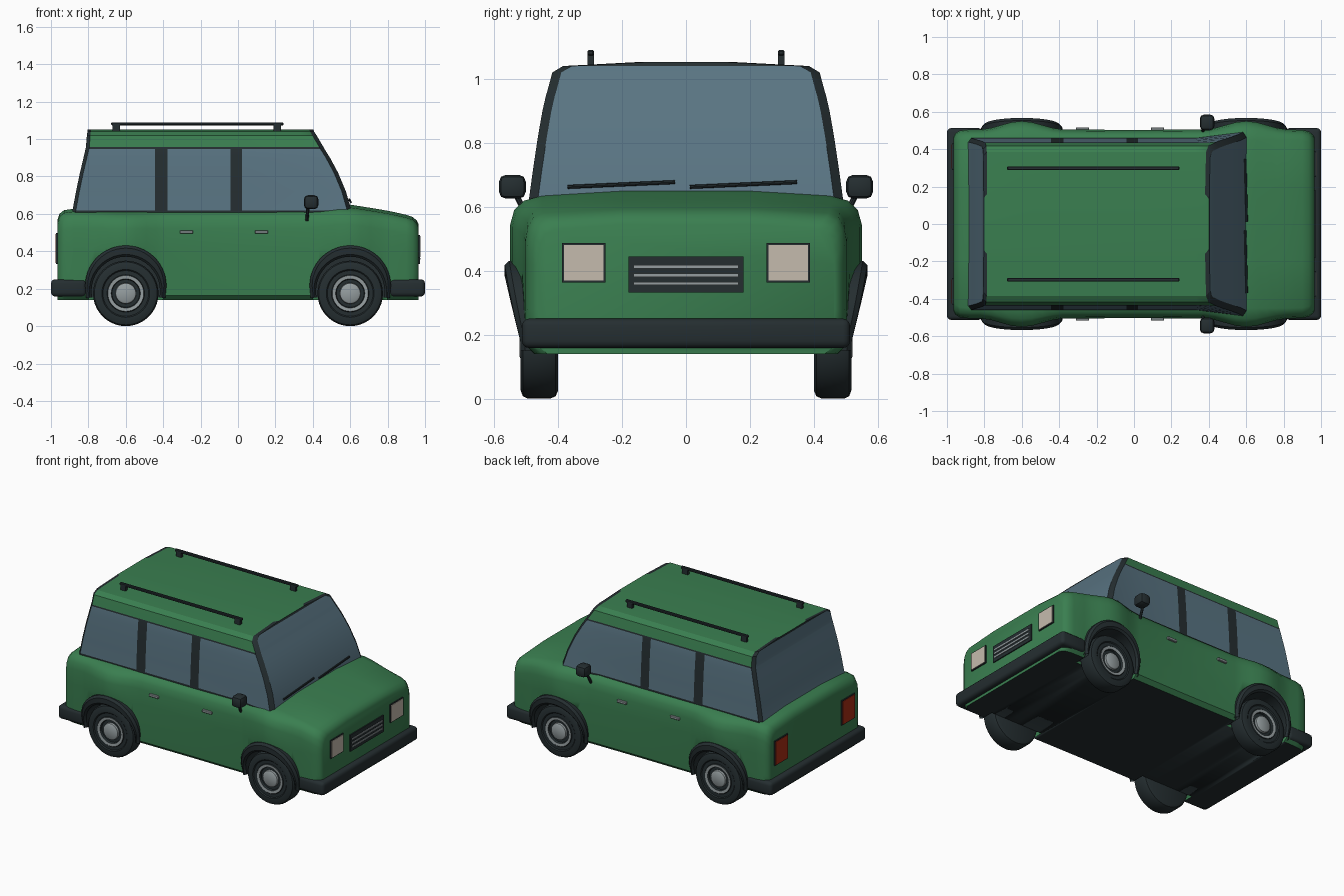
import bpy, bmesh, math
from mathutils import Vector

if "Cube" in bpy.data.objects:
    bpy.data.objects.remove(bpy.data.objects["Cube"])


def material(name, *rgb):
    m = bpy.data.materials.new(name)
    m.use_nodes = True
    m.diffuse_color = (*rgb, 1)
    m.node_tree.nodes["Principled BSDF"].inputs["Base Color"].default_value = (*rgb, 1)
    return m


GREEN = material("green paint", .042, .21, .08)
DARK = material("dark trim", .018, .027, .03)
GLASS = material("blue grey glass", .1, .175, .225)
CREAM = material("cream lamp", .56, .5, .42)
RED = material("red lamp", .4, .026, .007)
SILVER = material("silver", .3, .34, .35)


def finish(bm, name, mats, angle=35):
    bmesh.ops.remove_doubles(bm, verts=bm.verts, dist=1e-5)
    bmesh.ops.recalc_face_normals(bm, faces=bm.faces)
    mesh = bpy.data.meshes.new(name)
    bm.to_mesh(mesh)
    bm.free()
    ob = bpy.data.objects.new(name, mesh)
    bpy.context.collection.objects.link(ob)
    for m in mats:
        mesh.materials.append(m)
    smooth(ob, angle)
    return ob


def smooth(ob, angle):
    bpy.ops.object.select_all(action='DESELECT')
    ob.select_set(True)
    bpy.context.view_layer.objects.active = ob
    bpy.ops.object.shade_smooth_by_angle(angle=math.radians(angle))


def loft(name, rings, mats, rule=lambda i, j: 0, around=True, along=False, caps=(), angle=35):
    """Skin a list of point rings; rule(ring, column) picks the material."""
    bm = bmesh.new()
    rows = [[bm.verts.new(p) for p in r] for r in rings]
    n, k = len(rows), len(rows[0])
    for i in range(n if along else n - 1):
        a, b = rows[i], rows[(i + 1) % n]
        for j in range(k if around else k - 1):
            q = (j + 1) % k
            bm.faces.new((a[j], a[q], b[q], b[j])).material_index = rule(i, j)
    for c in caps:
        bm.faces.new(rows[c])
    return finish(bm, name, mats, angle)


def box(name, lo, hi, mat, bevel=0, segments=2):
    bm = bmesh.new()
    bmesh.ops.create_cube(bm, size=1)
    for v in bm.verts:
        v.co = [l + (c + .5) * (h - l) for c, l, h in zip(v.co, lo, hi)]
    if bevel:
        bmesh.ops.bevel(bm, geom=bm.edges[:], offset=bevel, segments=segments,
                        profile=.5, affect='EDGES')
    return finish(bm, name, [mat])


def rod(name, start, end, radius, mat):
    a, b = Vector(start), Vector(end)
    bm = bmesh.new()
    bmesh.ops.create_cone(bm, cap_ends=True, segments=8, radius1=radius,
                          radius2=radius, depth=(b - a).length)
    turn = (b - a).to_track_quat('Z', 'Y').to_matrix()
    for v in bm.verts:
        v.co = turn @ v.co + (a + b) / 2
    return finish(bm, name, [mat])


AXLES = (-.6, .6)
HUB_Z = .175

# Lower body: cross-sections along x, swelling at the wheels
stations = [(-.965, .465, .555), (-.955, .485, .585), (-.93, .5, .605), (-.88, .505, .612)]
stations += [(-.82 + .055 * i, .505, .612) for i in range(9)]
stations += [(0, .503, .612)]
stations += [(.38 + .055 * i, .505, z) for i, z in
             enumerate((.615, .62, .627, .634, .634, .626, .617, .608, .598))]
stations += [(.9, .503, .58), (.935, .495, .568), (.955, .48, .55), (.965, .465, .53)]


def body_ring(x, w, top):
    d = min(abs(x - a) for a in AXLES)
    b = .045 * math.cos(math.pi * d / .46) ** 2 if d < .23 else 0
    half = [(w - .03, .14), (w - .004, .165), (w + b * .5, .28), (w + b, .42),
            (w + b, top - .09), (w + b * .9 - .008, top - .045),
            (w + b * .6 - .025, top - .015), (w - .055, top), (.2, top + .015)]
    return [(x, y, z) for y, z in half] + [(x, -y, z) for y, z in reversed(half)]


body = loft("body", [body_ring(*s) for s in stations], [GREEN, DARK],
            lambda i, j: 1 if j == 17 else 0, caps=(0, -1))

# Wheel openings
for x in AXLES:
    for s in (1, -1):
        cut = rod("wheel_cutter", (x, s * .4, HUB_Z), (x, s * .7, HUB_Z), .2, DARK)
        bm = bmesh.new()
        bmesh.ops.create_cone(bm, cap_ends=True, segments=40, radius1=.2, radius2=.2, depth=.3)
        for v in bm.verts:
            v.co = (x + v.co.x, s * .55 + v.co.z, HUB_Z + v.co.y)
        bpy.data.objects.remove(cut)
        cut = finish(bm, "wheel_cutter", [GREEN])
        cut.hide_render = True
        mod = body.modifiers.new("opening", 'BOOLEAN')
        mod.object, mod.operation, mod.solver = cut, 'DIFFERENCE', 'EXACT'
        bpy.context.view_layer.objects.active = body
        # openings go ahead of the shading modifier
        bpy.ops.object.modifier_move_to_index(modifier=mod.name, index=0)
        bpy.ops.object.modifier_apply(modifier=mod.name)
        bpy.data.objects.remove(cut)

# Cabin: one skin of levels, columns alternate between glass and pillars
levels = [(.595, -.892, .608, .46, .495), (.618, -.885, .604, .458, .492),
          (.72, -.866, .575, .453, .478), (.82, -.845, .533, .447, .463),
          (.9, -.826, .49, .44, .449), (.948, -.815, .46, .435, .438),
          (.957, -.813, .455, .433, .435), (1.02, -.808, .418, .418, .418),
          (1.04, -.805, .405, .385, .385), (1.052, -.803, .4, .16, .16)]


def cabin_ring(z, rear, front, y, yf):
    half = [(rear, y - .02), (rear + .018, y), (-.445, y), (-.378, y), (-.04, y),
            (.022, y), (.33, y), (front - .02, yf), (front + .002, yf - .028)]
    return [(px, py, z) for px, py in half] + [(px, -py, z) for px, py in reversed(half)]


def cabin_colour(i, j):
    if j in (8, 17):
        return 1 if i == 8 else 2           # windscreen and rear window
    c = min(j, 16 - j)
    if c == 0 or c == 7:
        return 1                            # corner pillars
    if i >= 6:
        return 0                            # roof sides
    return 1 if i in (0, 5) or c in (2, 4) else 2


loft("cabin", [cabin_ring(*l) for l in levels], [GREEN, DARK, GLASS], cabin_colour, caps=(-1,),
     angle=28)

# Wheels and arches
TYRE = [(0, .4), (.15, .4), (.168, .408), (.175, .425), (.175, .495), (.168, .51),
        (.15, .517), (.128, .517), (.122, .511), (.1, .511), (.096, .516), (.078, .514),
        (.074, .5), (.056, .5), (.054, .514), (.045, .52), (0, .52)]
for x, end in zip(AXLES, ("rear", "front")):
    for s, side in ((-1, "near"), (1, "far")):
        turns = [2 * math.pi * i / 40 for i in range(40)]
        loft(f"{end}_{side}_wheel",
             [[(x + r * math.cos(t), s * y, HUB_Z + r * math.sin(t)) for r, y in TYRE]
              for t in turns], [DARK, SILVER],
             lambda i, j: 1 if j in (10, 13, 14, 15) else 0, around=False, along=True)
        arch = []
        for i in range(33):
            t = -.12 + (math.pi + .24) * i / 32
            up = max(0, math.sin(t))
            y, r, q = .517 + .05 * up, .182 + .014 * up, .213 + .043 * up
            arch.append([(x + a * math.cos(t), s * b, HUB_Z + a * math.sin(t)) for a, b in
                         ((0, .402), (r, .402), (r, y - .012), (r + .012, y),
                          (q - .014, y), (q, y - .014), (q, .45))])
        loft(f"{end}_{side}_arch", arch, [DARK], around=False)

# Bumpers
for s, end in ((1, "front"), (-1, "rear")):
    box(f"{end}_bumper", (min(s * .81, s), -.513, .158), (max(s * .81, s), .513, .25),
        DARK, .022, 3)

# Lamps and grille
for s, side in ((-1, "near"), (1, "far")):
    def lamp(name, x, y, z, half_w, half_h, mat):
        e = .006
        box(name + "_frame", (x - .007, s * y - half_w - e, z - half_h - e),
            (x + .007, s * y + half_w + e, z + half_h + e), DARK)
        box(name, (x - .01, s * y - half_w, z - half_h), (x + .01, s * y + half_w, z + half_h), mat)
    lamp(f"{side}_headlamp", .965, .32, .425, .062, .056, CREAM)
    lamp(f"{side}_tail_lamp", -.965, .36, .415, .064, .078, RED)
box("grille", (.955, -.18, .332), (.972, .18, .445), DARK)
for i in range(3):
    z = .36 + .026 * i
    box(f"grille_bar_{i + 1}", (.96, -.164, z - .005), (.977, .164, z + .005), SILVER)

# Side fittings and roof rails
for s, side in ((-1, "near"), (1, "far")):
    for i, x in enumerate((-.275, .125)):
        box(f"{side}_door_handle_{i + 1}", (x - .035, s * .507 - .01, .494),
            (x + .035, s * .507 + .01, .512), SILVER, .003, 1)
    box(f"{side}_mirror", (.352, s * .543 - .042, .625), (.43, s * .543 + .042, .7), DARK, .022)
    rod(f"{side}_mirror_stem", (.368, s * .495, .565), (.375, s * .535, .645), .009, DARK)
    box(f"{side}_roof_rail", (-.678, s * .298 - .01, 1.073), (.243, s * .298 + .01, 1.09), DARK,
        .004, 1)
    for i, x in enumerate((-.65, .21)):
        box(f"{side}_rail_foot_{i + 1}", (x - .02, s * .298 - .01, 1.035),
            (x + .02, s * .298 + .01, 1.08), DARK)

# Wipers
for i, y in enumerate((-.37, .012)):
    rod(f"wiper_{i + 1}", (.603, y, .662), (.595, y + .335, .677), .006, DARK)
